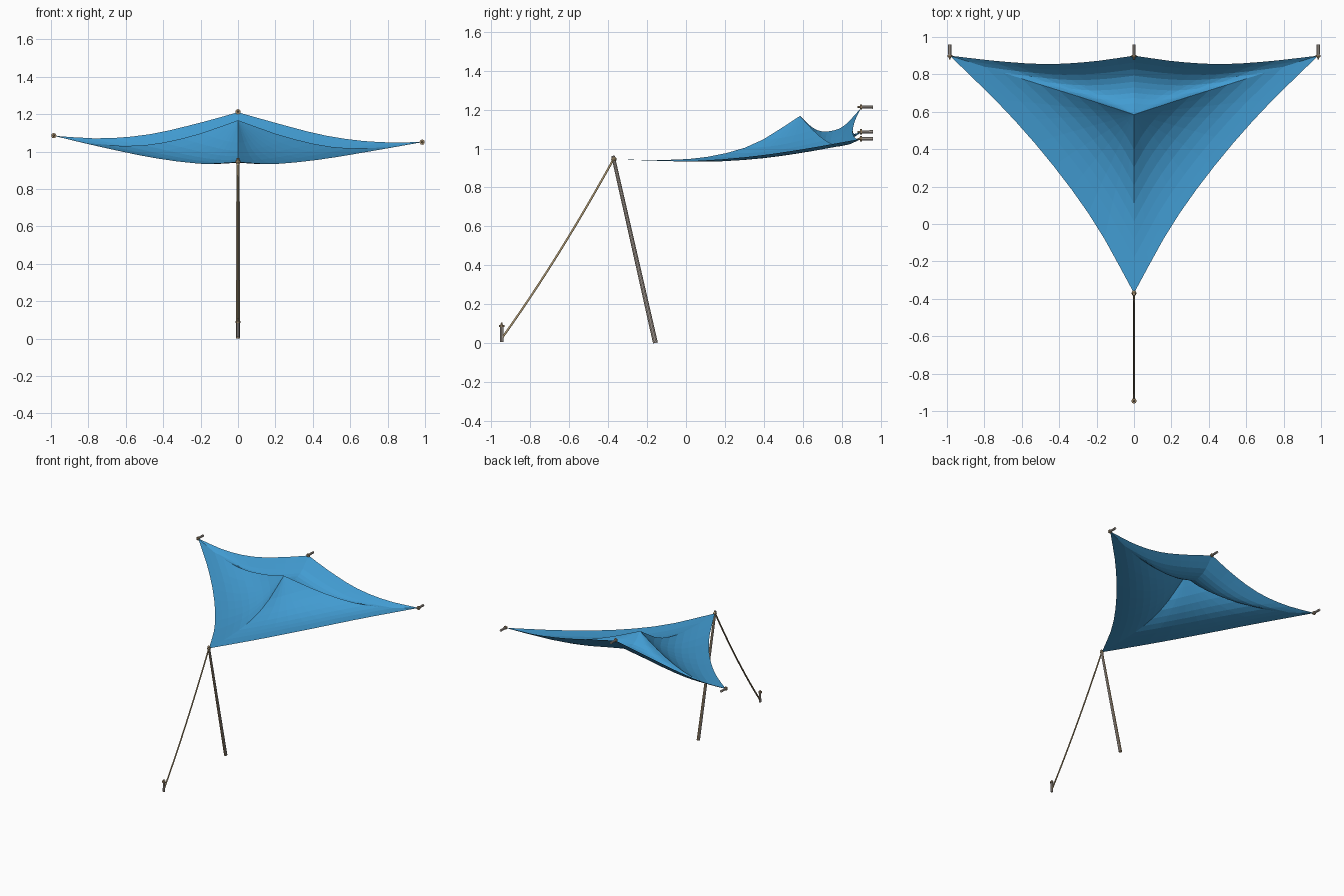
import bpy, bmesh
from mathutils import Vector

cube = bpy.data.objects.get("Cube")
if cube:
    bpy.data.objects.remove(cube, do_unlink=True)


def material(name, color):
    mat = bpy.data.materials.new(name)
    mat.use_nodes = True
    mat.diffuse_color = color
    mat.node_tree.nodes["Principled BSDF"].inputs["Base Color"].default_value = color
    return mat


BLUE = material("blue canvas", (0.054, 0.33, 0.64, 1))
GREY = material("weathered grey wood", (0.5, 0.44, 0.39, 1))
TAN = material("tan wood", (0.46, 0.33, 0.19, 1))
ROPE = material("tan rope", (0.4, 0.3, 0.16, 1))


def finish(name, bm, *mats):
    mesh = bpy.data.meshes.new(name)
    bm.to_mesh(mesh)
    bm.free()
    for mat in mats:
        mesh.materials.append(mat)
    obj = bpy.data.objects.new(name, mesh)
    bpy.context.collection.objects.link(obj)
    return obj


def curve_point(points, t):
    """Smooth curve through evenly timed points."""
    n = len(points) - 1
    i = min(int(t * n), n - 1)
    f = t * n - i
    b, c = points[i], points[i + 1]
    a = points[i - 1] if i else 2 * b - c
    d = points[i + 2] if i + 2 <= n else 2 * c - b
    return b + (c - a) * f / 2 + (2 * a - 5 * b + 4 * c - d) * f * f / 2 \
        + (3 * b - a - 3 * c + d) * f ** 3 / 2


def rod(bm, start, end, r1, r2, sides=8):
    start, end = Vector(start), Vector(end)
    axis = end - start
    matrix = axis.to_track_quat("Z", "Y").to_matrix().to_4x4()
    matrix.translation = (start + end) / 2
    return bmesh.ops.create_cone(bm, cap_ends=True, segments=sides, radius1=r1,
                                 radius2=r2, depth=axis.length, matrix=matrix)["verts"]


# Sail: seams run from the raised peak to the corners, with scalloped hems
def vectors(*pts):
    return [Vector(p) for p in pts]


FRONT_SEAM = vectors((0, .585, 1.167), (0, .35, 1.023), (0, .11, .957),
                     (0, -.13, .941), (0, -.37, .945))
BACK_SEAM = vectors((0, .585, 1.167), (0, .66, 1.1), (0, .73, 1.088),
                    (0, .81, 1.115), (0, .9, 1.21))
SIDE_SEAM = vectors((0, .585, 1.167), (.25, .667, 1.08), (.5, .745, 1.025),
                    (.75, .825, 1.018), (.985, .9, 1.05))
FRONT_HEM = vectors((0, -.37, .945), (.2, -.01, .935), (.43, .31, .956),
                    (.69, .61, .998), (.985, .9, 1.05))
BACK_HEM = vectors((0, .9, 1.21), (.23, .868, 1.145), (.47, .855, 1.085),
                   (.72, .87, 1.052), (.985, .9, 1.05))
RIGHT_LIFT = 0.035


def panel(bm, seam, hem, side, rows=10, cols=10):
    grid = []
    for j in range(rows + 1):
        v = j / rows
        a, b = curve_point(seam, v), curve_point(SIDE_SEAM, v)
        line = []
        for i in range(cols + 1):
            u = i / cols
            p = a.lerp(b, u) + v * (curve_point(hem, u) - hem[0].lerp(hem[-1], u))
            if side < 0:
                p.z += RIGHT_LIFT * p.x ** 2
            p.x *= side
            line.append(bm.verts.new(p))
        grid.append(line)
    for j in range(rows):
        for i in range(cols):
            bm.faces.new((grid[j][i], grid[j + 1][i],
                          grid[j + 1][i + 1], grid[j][i + 1]))


bm = bmesh.new()
for side in (1, -1):
    panel(bm, FRONT_SEAM, FRONT_HEM, side)
    panel(bm, BACK_SEAM, BACK_HEM, side)
bmesh.ops.remove_doubles(bm, verts=bm.verts, dist=0.0005)
bmesh.ops.dissolve_degenerate(bm, edges=bm.edges, dist=0.0001)
bmesh.ops.recalc_face_normals(bm, faces=bm.faces)
if sum(f.normal.z for f in bm.faces) < 0:
    bmesh.ops.reverse_faces(bm, faces=bm.faces)
finish("sail", bm, BLUE)

# Leaning support pole: grey flanks, tan front and back
bm = bmesh.new()
rod(bm, (0, -.157, .002), (0, -.375, .963), .0125, .009, 10)
bm.normal_update()
for face in bm.faces:
    face.material_index = 0 if abs(face.normal.x) > 0.5 else 1
finish("support_pole", bm, GREY, TAN)


# Pegs: grey shaft with a tan collar and a short pointed tip
def peg(name, collar, direction, length):
    collar, d = Vector(collar), Vector(direction)
    bm = bmesh.new()
    rod(bm, collar, collar + d * length, .008, .009)
    ring = rod(bm, collar - d * .005, collar + d * .005, .014, .014, 10)
    tip = rod(bm, collar - d * .018, collar, .004, .007)
    for vert in ring + tip:
        for face in vert.link_faces:
            face.material_index = 1
    finish(name, bm, GREY, TAN)


peg("left_wall_peg", (.985, .898, 1.05), (0, 1, 0), .062)
peg("right_wall_peg", (-.985, .898, 1.085), (0, 1, 0), .062)
peg("back_wall_peg", (0, .898, 1.213), (0, 1, 0), .062)
peg("ground_peg", (0, -.946, .088), (0, 0, -1), .08)

# Slack guy rope from the pole head to the ground peg
data = bpy.data.curves.new("guy_rope", "CURVE")
data.dimensions = "3D"
data.bevel_depth = 0.006
data.bevel_resolution = 1
data.use_fill_caps = True
spline = data.splines.new("POLY")
steps = 12
spline.points.add(steps)
top, foot = Vector((0, -.372, .945)), Vector((0, -.946, .025))
for i, point in enumerate(spline.points):
    t = i / steps
    p = top.lerp(foot, t)
    p.z -= 0.12 * t * (1 - t)
    point.co = (*p, 1)
data.materials.append(ROPE)
bpy.context.collection.objects.link(bpy.data.objects.new("guy_rope", data))

# Rope knot at the pole head
bm = bmesh.new()
bmesh.ops.create_uvsphere(bm, u_segments=8, v_segments=6, radius=.014)
bmesh.ops.translate(bm, verts=bm.verts, vec=(0, -.37, .945))
finish("pole_knot", bm, ROPE)
